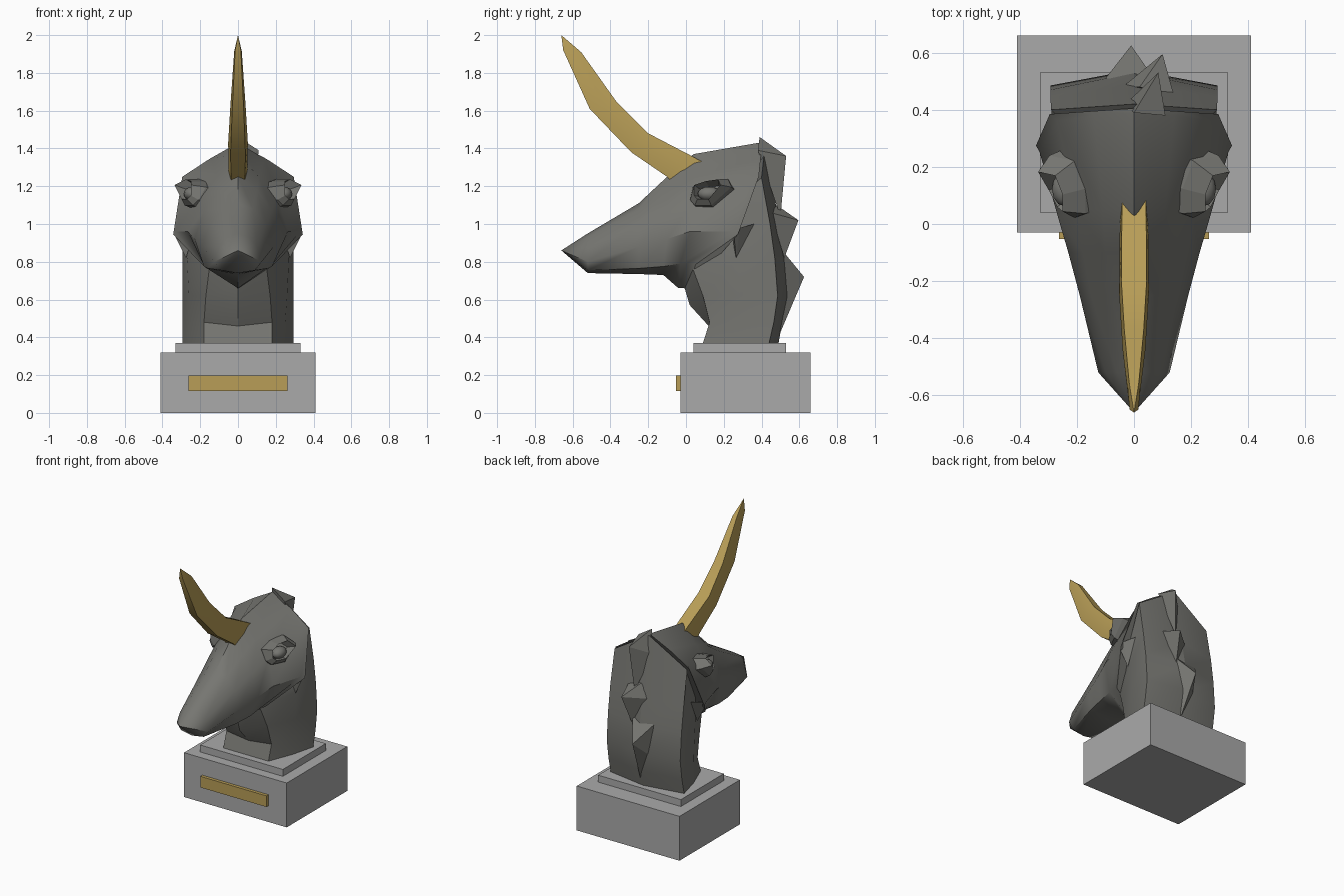
import bpy, bmesh, math
from mathutils import Vector

if "Cube" in bpy.data.objects:
    bpy.data.objects.remove(bpy.data.objects["Cube"])


def material(name, *rgb):
    m = bpy.data.materials.new(name)
    m.diffuse_color = (*rgb, 1)
    m.use_nodes = True
    m.node_tree.nodes["Principled BSDF"].inputs["Base Color"].default_value = m.diffuse_color
    return m


gold = material("gold", .48, .34, .095)
dark = material("dark_stone", .18, .18, .165)
grey = material("plinth_grey", .40, .40, .40)


def finish(name, bm, mat, smooth=None):
    bmesh.ops.recalc_face_normals(bm, faces=bm.faces)
    me = bpy.data.meshes.new(name)
    bm.to_mesh(me)
    bm.free()
    ob = bpy.data.objects.new(name, me)
    bpy.context.collection.objects.link(ob)
    me.materials.append(mat)
    if smooth:
        bpy.ops.object.select_all(action='DESELECT')
        ob.select_set(True)
        bpy.context.view_layer.objects.active = ob
        bpy.ops.object.shade_smooth_by_angle(angle=math.radians(smooth))
    return ob


def box(name, lo, hi, mat):
    bm = bmesh.new()
    bmesh.ops.create_cube(bm, size=1)
    for v in bm.verts:
        v.co = [(a + b) / 2 + c * (b - a) for a, b, c in zip(lo, hi, v.co)]
    return finish(name, bm, mat)


def hull(name, pts, mat):
    bm = bmesh.new()
    for p in pts:
        bm.verts.new(p)
    bmesh.ops.convex_hull(bm, input=bm.verts)
    return finish(name, bm, mat)


def mirrored(half):
    """Close a half ring (centre to centre) with its reflection in x."""
    return half + [(-x, y, z) for x, y, z in half[-2:0:-1]]


def loft(name, rings, mat, tip=None, smooth=None):
    bm = bmesh.new()
    rows = [[bm.verts.new(p) for p in r] for r in rings]
    n = len(rows[0])
    for a, b in zip(rows, rows[1:]):
        for i in range(n):
            j = (i + 1) % n
            bm.faces.new((a[i], a[j], b[j], b[i]))
    bm.faces.new(rows[0])
    if tip:
        t = bm.verts.new(tip)
        for i in range(n):
            bm.faces.new((rows[-1][i], rows[-1][(i + 1) % n], t))
    else:
        bm.faces.new(rows[-1])
    return finish(name, bm, mat, smooth)


# Plinth and plaque
box("plinth", (-.41, -.03, 0), (.41, .66, .32), grey)
box("plinth_step", (-.33, .04, .32), (.33, .53, .37), grey)
box("plaque", (-.263, -.053, .117), (.263, -.02, .197), gold)

# Neck: half rings from front centre round to back centre
neck = [
    [(0, .09, .37), (.18, .09, .37), (.25, .27, .37), (.293, .44, .37), (0, .49, .37)],
    [(0, .12, .46), (.18, .125, .48), (.25, .27, .48), (.293, .465, .48), (0, .51, .48)],
    [(0, .02, .57), (.17, .09, .62), (.26, .28, .62), (.293, .485, .62), (0, .54, .62)],
    [(0, -.01, .67), (.15, .03, .78), (.27, .28, .82), (.293, .47, .82), (0, .53, .82)],
    [(0, .15, .95), (.15, .15, 1.0), (.28, .29, 1.0), (.293, .445, 1.0), (0, .49, 1.02)],
    [(0, .3, 1.3), (.15, .3, 1.25), (.26, .37, 1.22), (.29, .40, 1.245), (0, .42, 1.425)],
]
loft("neck", [mirrored(r) for r in neck], dark, smooth=20)

# Head: half rings from the outer rim to the nose
head = [
    [(0, .405, 1.425), (.15, .395, 1.345), (.295, .385, 1.25), (.343, .275, .945), (.19, .05, .785), (0, .015, .65)],
    [(0, .385, 1.43), (.14, .38, 1.345), (.27, .36, 1.255), (.33, .25, .96), (.17, .01, .795), (0, -.01, .66)],
    [(0, .04, 1.37), (.11, .05, 1.25), (.205, .06, 1.15), (.265, .02, .96), (.185, -.03, .79), (0, -.04, .66)],
    [(0, -.10, 1.25), (.10, -.10, 1.18), (.18, -.10, 1.07), (.23, -.10, .92), (.18, -.12, .775), (0, -.12, .73)],
    [(0, -.25, 1.11), (.08, -.25, 1.08), (.15, -.25, 1.0), (.19, -.25, .88), (.16, -.25, .765), (0, -.25, .735)],
    [(0, -.52, .95), (.06, -.52, .93), (.10, -.52, .88), (.125, -.52, .80), (.09, -.52, .755), (0, -.52, .74)],
]
loft("head", [mirrored(r) for r in head], dark, tip=(0, -.66, .86), smooth=40)

# Horn: lower and upper edge (y, z) with half width, six-sided, flat above and below
horn = []
for ly, lz, uy, uz, w in [(-.03, 1.18, .15, 1.295, .048), (-.1, 1.25, .03, 1.36, .05),
                          (-.29, 1.38, -.2, 1.48, .052), (-.51, 1.61, -.37, 1.65, .04),
                          (-.65, 1.92, -.555, 1.91, .02)]:
    horn.append([(x * w, ly + (uy - ly) * t, lz + (uz - lz) * t) for x, t in
                 ((-.75, 0), (.75, 0), (1, .5), (.85, 1), (-.85, 1), (-1, .5))])
loft("horn", horn, gold, tip=(0, -.66, 2.0), smooth=20)

# Eyes: raised angular lids round a small ball
lid = [(.19, .025, 1.12), (.15, .04, 1.19), (.15, .13, 1.22), (.19, .23, 1.235),
       (.28, .25, 1.19), (.265, .14, 1.09), (.22, .05, 1.09)]
out = Vector((.85, -.3, .3)).normalized()
mid = Vector((.22, .13, 1.16))
for side, label in ((1, "right"), (-1, "left")):
    rings = []
    for scale, lift in ((1, -.04), (.97, .02), (.66, .055), (.5, .015)):
        ring = []
        for p in lid:
            q = mid + (Vector(p) - mid) * scale + out * lift
            if p[2] > 1.18 and lift > .05:
                q += out * .03
            ring.append((q.x * side, q.y, q.z))
        rings.append(ring)
    loft("eyelid_" + label, rings, dark)
    bm = bmesh.new()
    bmesh.ops.create_uvsphere(bm, u_segments=12, v_segments=8, radius=1)
    for v in bm.verts:
        q = mid + out * .025
        v.co = ((q.x + v.co.x * .045) * side, q.y + v.co.y * .06, q.z - .008 + v.co.z * .038)
    finish("eyeball_" + label, bm, dark, smooth=40)
    # Pointed corner hanging behind the jaw
    hull("jaw_corner_" + label, [(x * side, y, z) for x, y, z in
         ((.33, .255, .93), (.275, .265, .82), (.25, .25, .90), (.29, .36, 1.0), (.335, .285, .98))], dark)

# Mane tufts: broad folds along the back of the neck
tufts = [
    [(0, .39, 1.46), (.11, .38, 1.39), (.085, .53, 1.36), (.06, .50, 1.04), (-.03, .42, 1.3)],
    [(.02, .48, 1.10), (.10, .595, 1.02), (.14, .45, 1.06), (.07, .52, .82), (-.04, .48, 1.0)],
    [(-.10, .51, .84), (-.01, .625, .72), (.07, .51, .86), (.02, .48, .38), (-.08, .50, .6)],
]
for i, pts in enumerate(tufts):
    hull(f"mane_tuft_{i + 1}", pts, dark)
